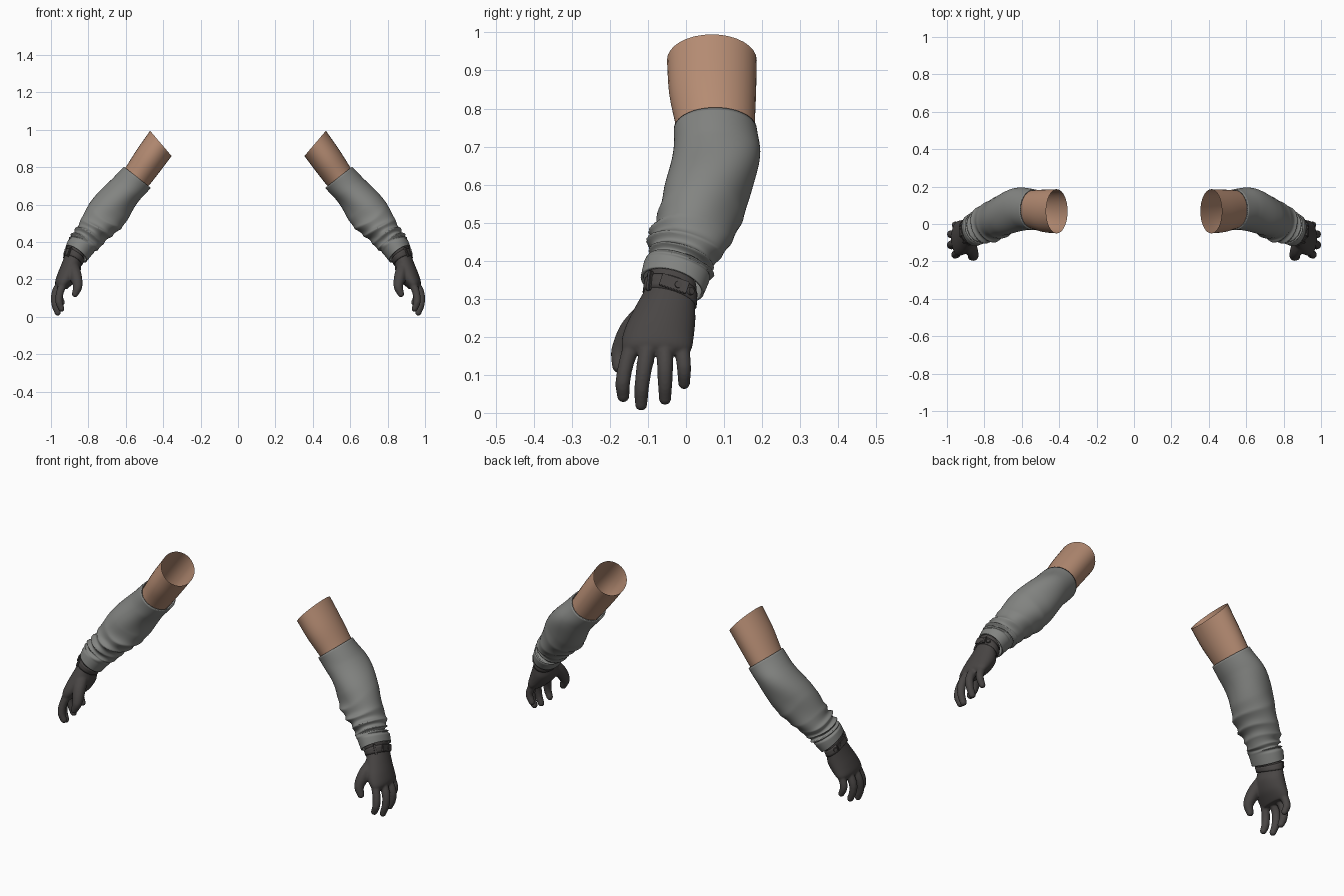
import bpy, bmesh, math
from mathutils import Vector, Matrix

cube = bpy.data.objects.get("Cube")
if cube:
    bpy.data.objects.remove(cube, do_unlink=True)


def material(name, rgb):
    m = bpy.data.materials.new(name)
    m.use_nodes = True
    m.diffuse_color = (*rgb, 1)
    bsdf = m.node_tree.nodes["Principled BSDF"]
    bsdf.inputs["Base Color"].default_value = (*rgb, 1)
    bsdf.inputs["Roughness"].default_value = 0.8
    return m


SKIN = material("skin", (0.46, 0.26, 0.17))
CLOTH = material("grey cloth", (0.225, 0.23, 0.22))
LEATHER = material("dark leather", (0.066, 0.06, 0.058))


def spline(points, t):
    """Catmull-Rom blend through tuples of any length, t from 0 to 1."""
    last = len(points) - 1
    i = min(int(t * last), last - 1)
    f = t * last - i
    p1, p2 = points[i], points[i + 1]
    p0 = points[i - 1] if i else [2 * a - b for a, b in zip(p1, p2)]
    p3 = points[i + 2] if i + 2 <= last else [2 * b - a for a, b in zip(p1, p2)]
    return [0.5 * (2 * b + (c - a) * f + (2 * a - 5 * b + 4 * c - d) * f * f
                   + (3 * b - a - 3 * c + d) * f ** 3)
            for a, b, c, d in zip(p0, p1, p2, p3)]


def ring_point(station, angle, grow=0):
    """Station: outer x, z, inner x, z, centre y, half depth, slant."""
    xo, zo, xi, zi, y, depth, slant = station
    centre = Vector(((xo + xi) / 2, y, (zo + zi) / 2))
    u = Vector(((xo - xi) / 2, 0, (zo - zi) / 2))
    down = Vector((u.z, 0, -u.x)).normalized()
    v = depth * (Vector((0, 1, 0)) + slant * down)
    offset = math.cos(angle) * u + math.sin(angle) * v
    return centre + offset + offset.normalized() * grow


def loft(bm, stations, rings, sides, relief=None, caps=False):
    rows = []
    for r in range(rings):
        t = r / (rings - 1)
        s = spline(stations, t)
        row = []
        for k in range(sides):
            a = math.tau * k / sides
            row.append(bm.verts.new(ring_point(s, a, relief(t, a) if relief else 0)))
        rows.append(row)
    for top, low in zip(rows, rows[1:]):
        for k in range(sides):
            j = (k + 1) % sides
            bm.faces.new((top[k], top[j], low[j], low[k]))
    if caps:
        bm.faces.new(rows[0])
        bm.faces.new(rows[-1])
    bmesh.ops.recalc_face_normals(bm, faces=bm.faces)


def finish(name, bm, mat, thickness=0, remesh=0):
    """Make the object, then mirror it to the other arm."""
    me = bpy.data.meshes.new(name)
    bm.to_mesh(me)
    bm.free()
    me.materials.append(mat)
    for p in me.polygons:
        p.use_smooth = True
    ob = bpy.data.objects.new(name, me)
    bpy.context.collection.objects.link(ob)
    if remesh:
        m = ob.modifiers.new("fuse", 'REMESH')
        m.mode = 'VOXEL'
        m.voxel_size = remesh
        m.use_smooth_shade = True
        m = ob.modifiers.new("soften", 'SMOOTH')
        m.factor = 0.5
        m.iterations = 4
    if thickness:
        m = ob.modifiers.new("thickness", 'SOLIDIFY')
        m.thickness = thickness
        m.offset = -1
    ob.modifiers.new("other arm", 'MIRROR')
    return ob


# Bare forearm, open at both ends
bm = bmesh.new()
loft(bm, [(.47, .995, .355, .86, .068, .118, 0),
          (.54, .895, .415, .78, .07, .114, 0),
          (.60, .80, .478, .70, .077, .103, 0),
          (.65, .72, .53, .64, .078, .096, 0)], 16, 32)
finish("forearm", bm, SKIN)


# Sleeve with folds gathering towards the cuff
def folds(t, a):
    gather = max(0, min(1, (t - 0.25) / 0.3)) * max(0, min(1, (0.88 - t) / 0.06))
    calm = max(0, min(1, t / 0.1)) * max(0, min(1, (0.88 - t) / 0.06))
    slant = 0.35 * math.sin(a + 0.8) + 0.12 * math.sin(2 * a + 5 * t)
    tight = 1 - 2 * abs(math.sin(math.pi * (8.5 * t + slant)))
    tight *= 0.6 + 0.4 * math.cos(a - 9 * t)
    broad = math.sin(math.tau * (2.5 * t - 0.5 * math.sin(a + 2)))
    return 0.009 * gather * tight + 0.004 * calm * broad


bm = bmesh.new()
loft(bm, [(.61, .803, .467, .69, .077, .109, 0),
          (.70, .715, .54, .60, .079, .114, .05),
          (.78, .62, .60, .51, .052, .11, .15),
          (.843, .52, .65, .45, .02, .102, .25),
          (.872, .465, .705, .405, .0, .094, .3),
          (.888, .432, .748, .365, -.015, .08, .3),
          (.906, .414, .77, .345, -.022, .086, .3),
          (.92, .378, .81, .295, -.036, .083, .3)], 90, 64, folds)
finish("sleeve", bm, CLOTH, thickness=0.007)

# Glove: palm and fingers fused into one skin
bm = bmesh.new()
loft(bm, [(.912, .385, .818, .315, -.037, .066, .3),
          (.924, .335, .84, .28, -.042, .066, .3),
          (.945, .28, .842, .24, -.055, .08, .2),
          (.965, .23, .865, .195, -.07, .091, .1),
          (.978, .185, .895, .165, -.077, .093, .05),
          (.97, .158, .915, .148, -.078, .082, 0)], 24, 32, caps=True)
# Finger paths: x, y, z, radius
fingers = [
    [(.925, -.135, .20, .024), (.952, -.157, .13, .021), (.957, -.166, .08, .02), (.944, -.165, .044, .017)],
    [(.935, -.095, .20, .024), (.975, -.108, .13, .022), (.979, -.116, .07, .02), (.964, -.118, .022, .017)],
    [(.935, -.055, .20, .024), (.975, -.055, .13, .022), (.977, -.055, .08, .02), (.961, -.055, .037, .017)],
    [(.925, -.015, .20, .023), (.952, -.007, .14, .02), (.955, -.005, .11, .019), (.941, -.005, .077, .016)],
    [(.885, -.09, .27, .036), (.868, -.14, .22, .034), (.857, -.171, .165, .026), (.871, -.177, .122, .018)],
]
for path in fingers:
    for k in range(25):
        x, y, z, r = spline(path, k / 24)
        bmesh.ops.create_icosphere(bm, subdivisions=2, radius=r,
                                   matrix=Matrix.Translation((x, y, z)))
finish("glove", bm, LEATHER, remesh=0.005)

# Wrist strap
band = [(.92, .362, .822, .297, -.04, .07, .3),
        (.93, .324, .835, .274, -.043, .071, .3)]
bm = bmesh.new()
loft(bm, band, 4, 40)
finish("wrist_strap", bm, LEATHER, thickness=0.006)


def on_strap(angle):
    """Frame on the strap: z points out, y runs across the band."""
    middle = spline(band, 0.5)
    p = ring_point(middle, angle)
    along = (ring_point(middle, angle + 0.05) - p).normalized()
    across = (ring_point(band[0], angle) - ring_point(band[1], angle)).normalized()
    out = along.cross(across).normalized()
    across = out.cross(along)
    m = Matrix((along, across, out)).transposed().to_4x4()
    m.translation = p
    return m


# Snap buttons on the outer side of the strap
bm = bmesh.new()
for angle in (0.3, 0.85):
    bmesh.ops.create_cone(bm, cap_ends=True, segments=20, radius1=.012,
                          radius2=.009, depth=.012, matrix=on_strap(angle))
finish("strap_buttons", bm, LEATHER)

# Buckle loop and strap tab
bm = bmesh.new()
for angle, size in ((-0.85, (.012, .054, .016)), (0.15, (.075, .034, .008))):
    bmesh.ops.create_cube(bm, size=1, matrix=on_strap(angle) @ Matrix.Diagonal((*size, 1)))
bmesh.ops.bevel(bm, geom=bm.edges[:], offset=.002, segments=2, affect='EDGES')
finish("strap_buckle", bm, LEATHER)

# Keep hard edges crisp on the small parts
for name in ("strap_buttons", "strap_buckle"):
    bpy.ops.object.select_all(action='DESELECT')
    ob = bpy.data.objects[name]
    ob.select_set(True)
    bpy.context.view_layer.objects.active = ob
    bpy.ops.object.shade_smooth_by_angle()
